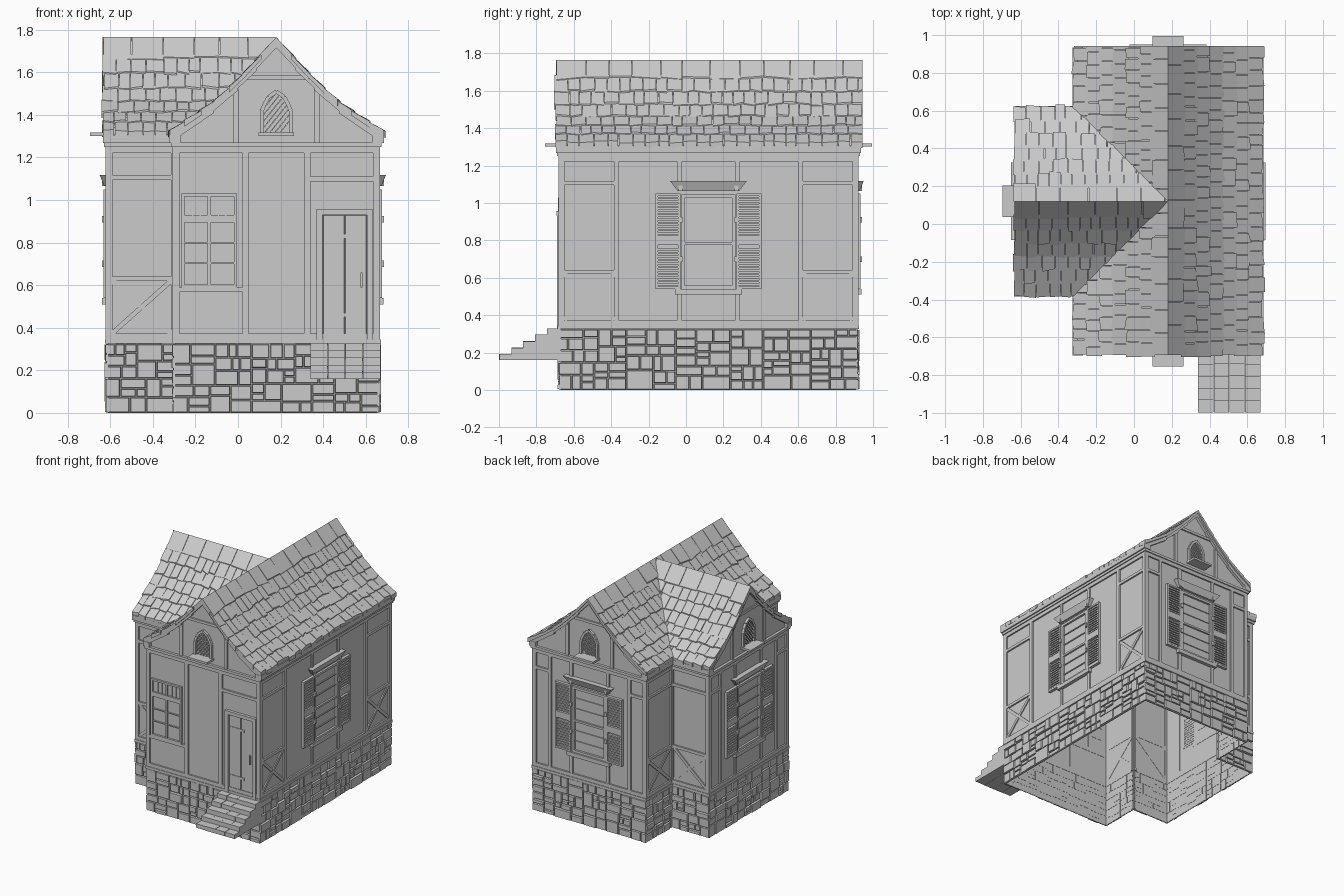
import bpy, bmesh, math, random

random.seed(4)
if "Cube" in bpy.data.objects:
    bpy.data.objects.remove(bpy.data.objects["Cube"], do_unlink=True)

grey = bpy.data.materials.new("plain_grey")
grey.use_nodes = True
grey.diffuse_color = (0.6, 0.6, 0.6, 1)
grey.node_tree.nodes["Principled BSDF"].inputs["Base Color"].default_value = (0.6, 0.6, 0.6, 1)

CX, CY = 0.18, 0.12          # ridge lines of the main roof and of the wing
rnd = random.uniform


class Wall:
    """Vertical wall: axis it runs along, outward sign, plane position, extent."""
    def __init__(self, axis, sign, plane, a, b):
        self.axis, self.sign, self.plane, self.a, self.b = axis, sign, plane, a, b
        self.mid = CX if axis == "x" else CY

    def at(self, u, z, d):
        n = self.plane + self.sign * d
        return (u, n, z) if self.axis == "x" else (n, u, z)


FRONT = Wall("x", -1, -0.67, -0.295, 0.655)
BACK = Wall("x", 1, 0.91, -0.295, 0.655)
RIGHT = Wall("y", 1, 0.655, -0.67, 0.91)
WING_END = Wall("y", -1, -0.61, -0.355, 0.595)
WING_FRONT = Wall("x", -1, -0.355, -0.61, -0.295)
WING_BACK = Wall("x", 1, 0.595, -0.61, -0.295)
SIDE_FRONT = Wall("y", -1, -0.295, -0.67, -0.355)
SIDE_BACK = Wall("y", -1, -0.295, 0.595, 0.91)
NARROW = [WING_FRONT, WING_BACK, SIDE_FRONT, SIDE_BACK]
WALLS = [FRONT, BACK, RIGHT, WING_END] + NARROW
GABLES = [FRONT, BACK, WING_END]


def finish(name, bm):
    bmesh.ops.recalc_face_normals(bm, faces=bm.faces)
    mesh = bpy.data.meshes.new(name)
    bm.to_mesh(mesh)
    bm.free()
    mesh.materials.append(grey)
    bpy.context.collection.objects.link(bpy.data.objects.new(name, mesh))


def hexa(bm, low, high):
    """Six-sided block between two matching quads."""
    a = [bm.verts.new(p) for p in low]
    b = [bm.verts.new(p) for p in high]
    bm.faces.new(a)
    bm.faces.new(b)
    for i in range(4):
        j = (i + 1) % 4
        bm.faces.new((a[i], a[j], b[j], b[i]))


def box(bm, w, u0, u1, z0, z1, d1, d0=-0.002, taper=0.0):
    def ring(d, t):
        return [w.at(u, z, d) for u, z in ((u0 + t, z0 + t), (u1 - t, z0 + t), (u1 - t, z1 - t), (u0 + t, z1 - t))]
    hexa(bm, ring(d0, 0), ring(d1, taper))


def bar(bm, w, p, q, width, d1, d0=-0.002):
    """Straight batten on a wall from p to q, both given as (along, height)."""
    du, dz = q[0] - p[0], q[1] - p[1]
    k = width / 2 / math.hypot(du, dz)
    nu, nz = -dz * k, du * k
    pts = [(p[0] + nu, p[1] + nz), (q[0] + nu, q[1] + nz), (q[0] - nu, q[1] - nz), (p[0] - nu, p[1] - nz)]
    hexa(bm, [w.at(*c, d0) for c in pts], [w.at(*c, d1) for c in pts])


def frame(bm, w, u0, u1, z0, z1, t, d):
    for u in (u0, u1 - t):
        box(bm, w, u, u + t, z0, z1, d)
    for z in (z0, z1 - t):
        box(bm, w, u0 + t, u1 - t, z, z + t, d)


# Open wall shell
bm = bmesh.new()
for w in WALLS:
    bm.faces.new([bm.verts.new(w.at(u, z, 0)) for u, z in ((w.a, 0), (w.b, 0), (w.b, 1.27), (w.a, 1.27))])
finish("wall_shell", bm)


# Rubble stone foundation
def stones(bm, w, u0, u1, z0, z1):
    wide, high = u1 - u0, z1 - z0
    if wide < rnd(0.08, 0.17) and high < rnd(0.06, 0.12):
        g = 0.002
        box(bm, w, u0 + g, u1 - g, z0 + g, z1 - g, rnd(0.008, 0.018), taper=0.003)
    elif wide > high * 1.4:
        m = u0 + wide * rnd(0.35, 0.65)
        stones(bm, w, u0, m, z0, z1)
        stones(bm, w, m, u1, z0, z1)
    else:
        m = z0 + high * rnd(0.35, 0.65)
        stones(bm, w, u0, u1, z0, m)
        stones(bm, w, u0, u1, m, z1)


bm = bmesh.new()
for w in WALLS:
    stones(bm, w, w.a - 0.012, w.b + 0.012, 0, 0.325)
finish("stone_foundation", bm)

# Timber framing
bm = bmesh.new()
T = 0.012


def braced_panel(a, b, w):
    for z in (0.62, 1.095):
        box(bm, w, a, b, z, z + 0.022, T)
    bar(bm, w, (a, 0.375), (b, 0.62), 0.022, 0.008)
    bar(bm, w, (a, 0.62), (b, 0.375), 0.022, 0.007)


for w in WALLS:
    box(bm, w, w.a - 0.014, w.b + 0.014, 0.325, 0.345, 0.016)
    box(bm, w, w.a - T, w.b + T, 0.345, 0.372, T)
    box(bm, w, w.a - T, w.b + T, 1.222, 1.25, T)
    box(bm, w, w.a - 0.018, w.b + 0.018, 1.25, 1.27, 0.02)
    for u in (w.a - T, w.b - 0.02):
        box(bm, w, u, u + 0.032, 0.372, 1.222, T)
for w in NARROW:
    braced_panel(w.a + 0.02, w.b - 0.02, w)
for u in (-0.372, 0.612):
    box(bm, RIGHT, u - 0.014, u + 0.014, 0.372, 1.222, T)
braced_panel(RIGHT.a + 0.02, -0.386, RIGHT)
braced_panel(0.626, RIGHT.b - 0.02, RIGHT)
for w in (BACK, WING_END):
    for s in (-1, 1):
        u = w.mid + s * 0.34
        box(bm, w, u - 0.013, u + 0.013, 0.372, 1.222, T)
        e = w.mid + s * 0.455
        box(bm, w, min(u, e), max(u, e), 1.095, 1.117, T)
for u in (0.035, 0.325):
    box(bm, FRONT, u - 0.015, u + 0.015, 0.372, 1.222, T)
box(bm, FRONT, 0.34, 0.635, 1.088, 1.11, T)
box(bm, FRONT, -0.275, 0.02, 0.568, 0.59, T)
finish("timber_frame", bm)

# Shuttered windows
for name, w in (("right", RIGHT), ("back", BACK), ("left", WING_END)):
    c = w.mid
    bm = bmesh.new()
    frame(bm, w, c - 0.145, c + 0.145, 0.54, 1.045, 0.018, 0.016)
    box(bm, w, c - 0.127, c + 0.127, 0.775, 0.79, 0.013)
    for z in (0.62, 0.7, 0.87, 0.95):
        box(bm, w, c - 0.127, c + 0.127, z, z + 0.007, 0.007)
    box(bm, w, c - 0.18, c + 0.18, 0.51, 0.54, 0.028)
    for s in (-1, 1):
        box(bm, w, c + s * 0.155 - 0.013, c + s * 0.155 + 0.013, 0.372, 0.51, 0.01)
        box(bm, w, c + s * 0.155 - 0.013, c + s * 0.155 + 0.013, 1.117, 1.222, 0.01)
    head = ((c - 0.165, 1.065), (c + 0.165, 1.065), (c + 0.205, 1.117), (c - 0.205, 1.117))
    hexa(bm, [w.at(*p, 0) for p in head], [w.at(p[0], p[1], 0.018 if p[1] < 1.1 else 0.04) for p in head])
    finish(name + "_window", bm)
    bm = bmesh.new()
    for s in (-1, 1):
        m = c + s * 0.217
        frame(bm, w, m - 0.067, m + 0.067, 0.54, 1.05, 0.013, 0.022)
        box(bm, w, m - 0.054, m + 0.054, 0.775, 0.825, 0.022)
        for z0 in (0.558, 0.832):
            for i in range(11):
                z = z0 + i * 0.0188
                box(bm, w, m - 0.054, m + 0.054, z, z + 0.011, 0.017)
        for z in (0.7, 0.91, 1.08):
            box(bm, w, c + s * 0.15 - 0.01, c + s * 0.15 + 0.01, z - 0.015, z + 0.015, 0.03)
    finish(name + "_shutters", bm)

# Front window
bm = bmesh.new()
frame(bm, FRONT, -0.265, -0.005, 0.59, 1.03, 0.014, 0.015)
box(bm, FRONT, -0.251, -0.019, 0.895, 0.93, 0.013)
box(bm, FRONT, -0.143, -0.127, 0.604, 1.016, 0.011)
for z in (0.7, 0.795):
    box(bm, FRONT, -0.251, -0.019, z, z + 0.008, 0.008)
for u in (-0.215, -0.18, -0.095, -0.06):
    box(bm, FRONT, u, u + 0.006, 0.93, 1.016, 0.007)
finish("front_window", bm)

# Door with plank leaf
bm = bmesh.new()
for u in (0.37, 0.605):
    box(bm, FRONT, u, u + 0.028, 0.325, 0.955, 0.02)
box(bm, FRONT, 0.37, 0.633, 0.93, 0.957, 0.022)
for i in range(2):
    u = 0.399 + i * 0.104
    box(bm, FRONT, u, u + 0.101, 0.33, 0.93, 0.008, taper=0.002)
for z in (0.45, 0.82):
    box(bm, FRONT, 0.405, 0.53, z, z + 0.02, 0.012)
box(bm, FRONT, 0.575, 0.585, 0.59, 0.66, 0.02)
finish("front_door", bm)

# Brick steps
bm = bmesh.new()
for i in range(5):
    y0, z0 = -1.0 + i * 0.064, 0.16 + i * 0.034
    for j in range(4):
        x0 = 0.34 + j * 0.0825
        g = rnd(0.0, 0.004)
        hexa(bm, [(x, y, 0.16) for x, y in ((x0, y0 + g), (x0 + 0.081, y0 + g), (x0 + 0.081, -0.67), (x0, -0.67))],
             [(x, y, z0 + 0.034 - g) for x, y in ((x0, y0 + g), (x0 + 0.081, y0 + g), (x0 + 0.081, -0.67), (x0, -0.67))])
finish("front_steps", bm)

# Roof profile: height at a distance from the ridge
PROFILE = [(0, 1.765), (0.09, 1.66), (0.18, 1.565), (0.295, 1.458), (0.52, 1.308)]


def height(d):
    for (a, za), (b, zb) in zip(PROFILE, PROFILE[1:]):
        if d <= b:
            break
    return za + (zb - za) * (d - a) / (b - a)


def main_pos(s, d, u, z):
    return (CX + s * d, u, z)


def wing_pos(s, d, u, z):
    return (u, CY + s * d, z)


# Roof underlay with gable walls
bm = bmesh.new()
offsets = [-d for d, z in PROFILE[:0:-1]] + [d for d, z in PROFILE]
for pos, u0, u1, ends in ((main_pos, -0.67, 0.91, (0, 1)), (wing_pos, -0.61, CX, (0,))):
    rows = [[bm.verts.new(pos(1, min(max(d, -0.5), 0.5), u, height(abs(d)) - 0.018)) for d in offsets] for u in (u0, u1)]
    for i in range(len(offsets) - 1):
        bm.faces.new((rows[0][i], rows[0][i + 1], rows[1][i + 1], rows[1][i]))
    for e in ends:
        base = [bm.verts.new(pos(1, d, (u0, u1)[e], 1.25)) for d in (0.475, -0.475)]
        bm.faces.new(rows[e] + base)
finish("gable_roof_core", bm)

# Shingles
bm = bmesh.new()


def shingle(pos, s, u0, u1, d0, d1, thick):
    j = [rnd(-0.008, 0.008), rnd(-0.008, 0.008)]
    lift = rnd(0.004, 0.012)
    corners = [(d0, u0, 0), (d0, u1, 0), (d1 + j[0], u1, lift), (d1 + j[1], u0, lift)]
    hexa(bm, [pos(s, d, u, height(d) - thick) for d, u, k in corners],
         [pos(s, d, u, height(d) + k) for d, u, k in corners])


for pos, u0, u1 in ((main_pos, -0.70, 0.945), (wing_pos, -0.635, CX)):
    for s in (-1, 1):
        for row in range(7):
            cap = row == 6
            d1 = 0.09 if cap else 0.505 - row * 0.07
            d0 = 0 if cap else d1 - 0.085
            end = u1 if pos is main_pos else min(u1, CX - d0 + 0.03)
            u = u0 + rnd(-0.008, 0.008)
            while u < end - 0.01:
                v = min(u + (rnd(0.11, 0.16) if cap else rnd(0.05, 0.085)), end)
                hidden = pos is main_pos and s < 0 and max(abs(u - CY), abs(v - CY)) < d0 - 0.04
                if not hidden:
                    shingle(pos, s, u + 0.0015, v - 0.0015, d0, d1, 0.022)
                u = v
finish("roof_shingles", bm)

# Eaves
bm = bmesh.new()
for pos, s, u0, u1 in ((main_pos, 1, -0.695, 0.935), (main_pos, -1, -0.695, -0.36), (main_pos, -1, 0.6, 0.935),
                       (wing_pos, 1, -0.635, -0.3), (wing_pos, -1, -0.635, -0.3)):
    foot = [(0.45, u0), (0.505, u0), (0.505, u1), (0.45, u1)]
    hexa(bm, [pos(s, d, u, 1.268) for d, u in foot], [pos(s, d, u, 1.305) for d, u in foot])
finish("eaves", bm)

# Gable trim: sloping boards, posts and collar beam
bm = bmesh.new()
for w in GABLES:
    for s in (-1, 1):
        for (a, za), (b, zb) in zip(PROFILE, PROFILE[1:]):
            b = min(b, 0.5)
            pts = [(a, za - 0.008), (b, zb - 0.008), (b, zb - 0.04), (a, za - 0.05)]
            pts = [(w.mid + s * d, z) for d, z in pts]
            hexa(bm, [w.at(*p, -0.002) for p in pts], [w.at(*p, 0.022) for p in pts])
        u = w.mid + s * 0.19
        box(bm, w, u - 0.012, u + 0.012, 1.27, 1.52, 0.01)
    box(bm, w, w.mid - 0.14, w.mid + 0.14, 1.565, 1.585, 0.01)
finish("gable_trim", bm)


# Arched attic windows with lattice and sill
def half_width(z):
    return 0.068 if z < 1.42 else 0.068 * math.sqrt(max(0, 1 - (z - 1.42) / 0.09))


bm = bmesh.new()
for w in GABLES:
    heights = [1.315, 1.42, 1.455, 1.485, 1.51]
    for s in (-1, 1):
        edge = [(w.mid + s * half_width(z), z) for z in heights]
        for p, q in zip(edge, edge[1:]):
            bar(bm, w, p, q, 0.018, 0.018)
        for k in range(-4, 10):
            run = [(-0.08 + i * 0.004, 1.315 + k * 0.03 + i * 0.005) for i in range(41)]
            run = [p for p in run if 1.315 < p[1] < 1.51 and abs(p[0]) < half_width(p[1])]
            if len(run) > 2:
                bar(bm, w, (w.mid + s * run[0][0], run[0][1]), (w.mid + s * run[-1][0], run[-1][1]), 0.005, 0.008 + s * 0.001)
    box(bm, w, w.mid - 0.083, w.mid + 0.083, 1.302, 1.318, 0.085)
finish("attic_windows", bm)
